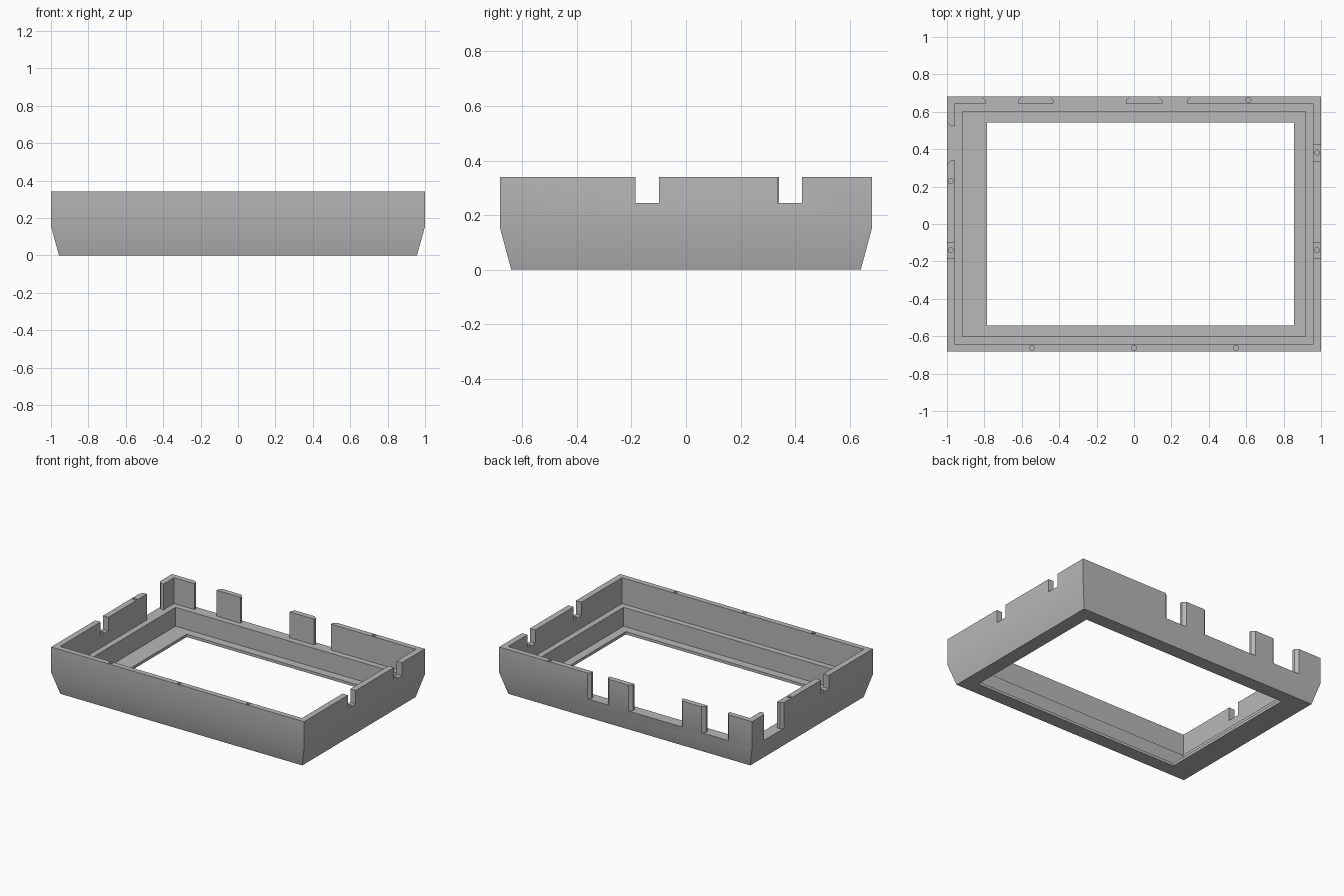
import bpy, bmesh, math
from mathutils import Matrix

cube = bpy.data.objects.get("Cube")
if cube:
    bpy.data.objects.remove(cube, do_unlink=True)

HALF_X, HALF_Y = 1.0, 0.682
LEDGE, TOP, NOTCH = 0.155, 0.34, 0.245

grey = bpy.data.materials.new("light grey plastic")
grey.use_nodes = True
grey.diffuse_color = (0.48, 0.48, 0.48, 1)
grey.node_tree.nodes["Principled BSDF"].inputs["Base Color"].default_value = (0.48, 0.48, 0.48, 1)


def make_object(name, bm):
    bmesh.ops.recalc_face_normals(bm, faces=bm.faces)
    mesh = bpy.data.meshes.new(name)
    bm.to_mesh(mesh)
    bm.free()
    mesh.materials.append(grey)
    obj = bpy.data.objects.new(name, mesh)
    bpy.context.collection.objects.link(obj)
    return obj


def prism(bm, points, z0, z1):
    low = [bm.verts.new((x, y, z0)) for x, y in points]
    high = [bm.verts.new((x, y, z1)) for x, y in points]
    bm.faces.new(low[::-1])
    bm.faces.new(high)
    for i in range(len(points)):
        j = (i + 1) % len(points)
        bm.faces.new((low[i], low[j], high[j], high[i]))


def slot(bm, wall, a, b, floor, chamfer):
    """Cut through a wall between a and b, flared at the outer corners."""
    outer = HALF_Y if wall == "back" else HALF_X
    inner, far, mid = outer - 0.06, outer + 0.1, outer - chamfer
    pts = [(a, inner), (b, inner)]
    if chamfer:
        pts += [(b, mid), (b + chamfer, outer), (b + chamfer, far),
                (a - chamfer, far), (a - chamfer, outer), (a, mid)]
    else:
        pts += [(b, far), (a, far)]
    if wall != "back":
        side = 1 if wall == "left" else -1
        pts = [(side * v, u) for u, v in pts]
    prism(bm, pts, floor, TOP + 0.1)


# Frame: one closed section of nested rectangles (x0, x1, half depth, z)
section = [
    (-0.957, 0.957, 0.64, 0),
    (-HALF_X, HALF_X, HALF_Y, LEDGE),
    (-HALF_X, HALF_X, HALF_Y, TOP),
    (-0.957, 0.957, 0.644, TOP),
    (-0.957, 0.957, 0.644, LEDGE),
    (-0.916, 0.916, 0.602, LEDGE),
    (-0.916, 0.916, 0.602, 0.02),
    (-0.786, 0.856, 0.543, 0.02),
    (-0.786, 0.856, 0.543, 0),
]
bm = bmesh.new()
rings = [[bm.verts.new(p) for p in ((x0, -y, z), (x1, -y, z), (x1, y, z), (x0, y, z))]
         for x0, x1, y, z in section]
for r, ring in enumerate(rings):
    following = rings[(r + 1) % len(rings)]
    for i in range(4):
        j = (i + 1) % 4
        bm.faces.new((ring[i], ring[j], following[j], following[i]))
frame = make_object("bezel_frame", bm)

# Port openings and side notches
bm = bmesh.new()
for a, b in ((-0.795, -0.62), (-0.43, -0.043), (0.152, 0.283)):
    slot(bm, "back", a, b, LEDGE, 0.02)
slot(bm, "right", 0.34, 0.525, LEDGE, 0.02)
slot(bm, "right", -0.185, -0.098, NOTCH, 0)
for a, b in ((-0.185, -0.098), (0.335, 0.425)):
    slot(bm, "left", a, b, NOTCH, 0)
slots = make_object("slot_cutter", bm)

# Screw holes in the rim and in the notch floors
bm = bmesh.new()
rim_holes = [(-0.545, -0.662), (0, -0.662), (0.545, -0.662), (0.612, 0.664), (-0.979, 0.23)]
notch_holes = [(-0.979, -0.14), (0.979, -0.14), (0.979, 0.382)]
for holes, surface in ((rim_holes, TOP), (notch_holes, NOTCH)):
    for x, y in holes:
        bmesh.ops.create_cone(bm, cap_ends=True, segments=16, radius1=0.013, radius2=0.013,
                              depth=0.16, matrix=Matrix.Translation((x, y, surface)))
screw_holes = make_object("hole_cutter", bm)

# Apply the cuts
bpy.ops.object.select_all(action="DESELECT")
bpy.context.view_layer.objects.active = frame
frame.select_set(True)
for cutter in (slots, screw_holes):
    cutter.hide_render = True
    mod = frame.modifiers.new("cut", "BOOLEAN")
    mod.operation = "DIFFERENCE"
    mod.solver = "EXACT"
    mod.object = cutter
    bpy.ops.object.modifier_apply(modifier=mod.name)
    bpy.data.objects.remove(cutter, do_unlink=True)

bpy.ops.object.shade_smooth_by_angle(angle=math.radians(30))
